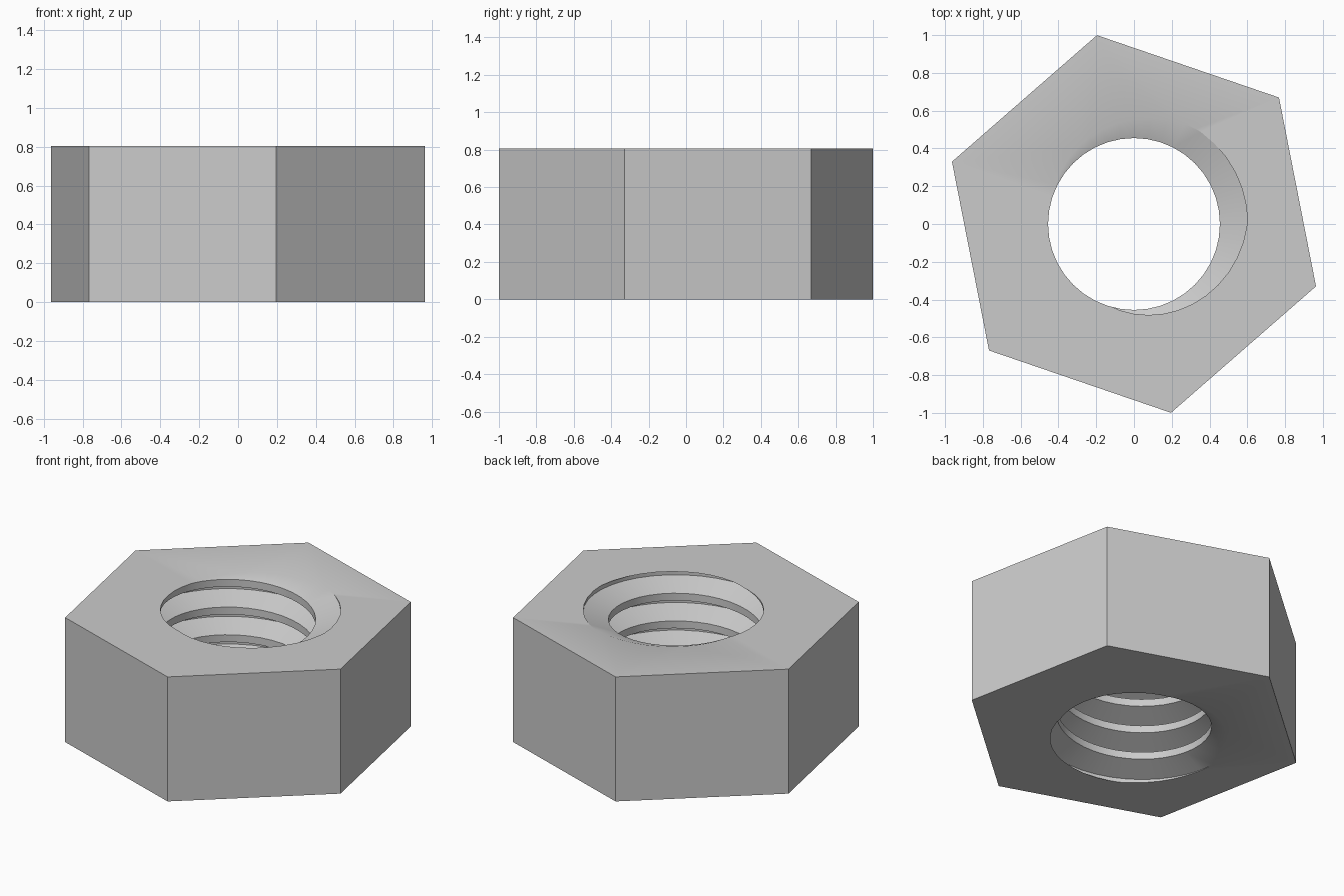
import bpy, bmesh, math

if "Cube" in bpy.data.objects:
    bpy.data.objects.remove(bpy.data.objects["Cube"])

HEIGHT = 0.805
CORNER_RADIUS = 1.0185
MINOR, MAJOR = 0.455, 0.602      # thread crest and root radii
PITCH = 0.179
STEPS = 40                       # segments per thread turn
TURNS = 9                        # extends past both faces of the nut

# Plain grey metal
steel = bpy.data.materials.new("grey_steel")
steel.use_nodes = True
grey = (0.6, 0.6, 0.6, 1)
steel.diffuse_color = grey
steel.node_tree.nodes["Principled BSDF"].inputs["Base Color"].default_value = grey


def add_thread(bm):
    """Right-handed internal thread: after one turn, columns join one pitch higher."""
    # crest, lower flank, root, upper flank: (phase in degrees, radius)
    profile = [(255, MINOR), (160, MINOR), (57, MAJOR), (2, MAJOR)]
    n = len(profile)
    columns = []
    for i in range(STEPS):
        a = math.tau * i / STEPS
        column = []
        for k in range(n * TURNS):
            phase, r = profile[k % n]
            turn = k // n - 6 + i / STEPS
            z = HEIGHT + PITCH * (turn - phase / 360)
            column.append(bm.verts.new((r * math.cos(a), r * math.sin(a), z)))
        columns.append(column)
    seam = columns[0][n:]
    for left, right in zip(columns, columns[1:] + [seam]):
        for k in range(len(right) - 1):
            bm.faces.new((left[k], right[k], right[k + 1], left[k + 1]))


def trim(bm, z, direction):
    """Cut the thread off flat at height z, dropping what lies beyond."""
    bmesh.ops.bisect_plane(bm, geom=bm.verts[:] + bm.edges[:] + bm.faces[:], dist=1e-6,
                           plane_co=(0, 0, z), plane_no=(0, 0, direction),
                           clear_outer=True)


def add_end_face(bm, z, direction):
    """Hexagonal face around the thread opening; returns its corners."""
    rim = [e for e in bm.edges if e.is_boundary
           and all(abs(v.co.z - z) < 1e-4 for v in e.verts)]
    angles = [math.radians(41.1 + 60 * i) for i in range(6)]
    corners = [bm.verts.new((CORNER_RADIUS * math.cos(a), CORNER_RADIUS * math.sin(a), z))
               for a in angles]
    sides = [bm.edges.new((corners[i - 1], corners[i])) for i in range(6)]
    bmesh.ops.triangle_fill(bm, edges=rim + sides, use_beauty=True,
                            normal=(0, 0, direction))
    return corners


# Threaded hole, end faces and six flats
bm = bmesh.new()
add_thread(bm)
trim(bm, HEIGHT, 1)
trim(bm, 0, -1)
top = add_end_face(bm, HEIGHT, 1)
bottom = add_end_face(bm, 0, -1)
for i in range(6):
    bm.faces.new((bottom[i - 1], bottom[i], top[i], top[i - 1]))
bmesh.ops.recalc_face_normals(bm, faces=bm.faces)

mesh = bpy.data.meshes.new("hex_nut")
bm.to_mesh(mesh)
bm.free()
mesh.materials.append(steel)
nut = bpy.data.objects.new("hex_nut", mesh)
bpy.context.collection.objects.link(nut)

# Smooth thread, crisp hexagon edges
bpy.ops.object.select_all(action='DESELECT')
bpy.context.view_layer.objects.active = nut
nut.select_set(True)
bpy.ops.object.shade_smooth_by_angle(angle=math.radians(30))
